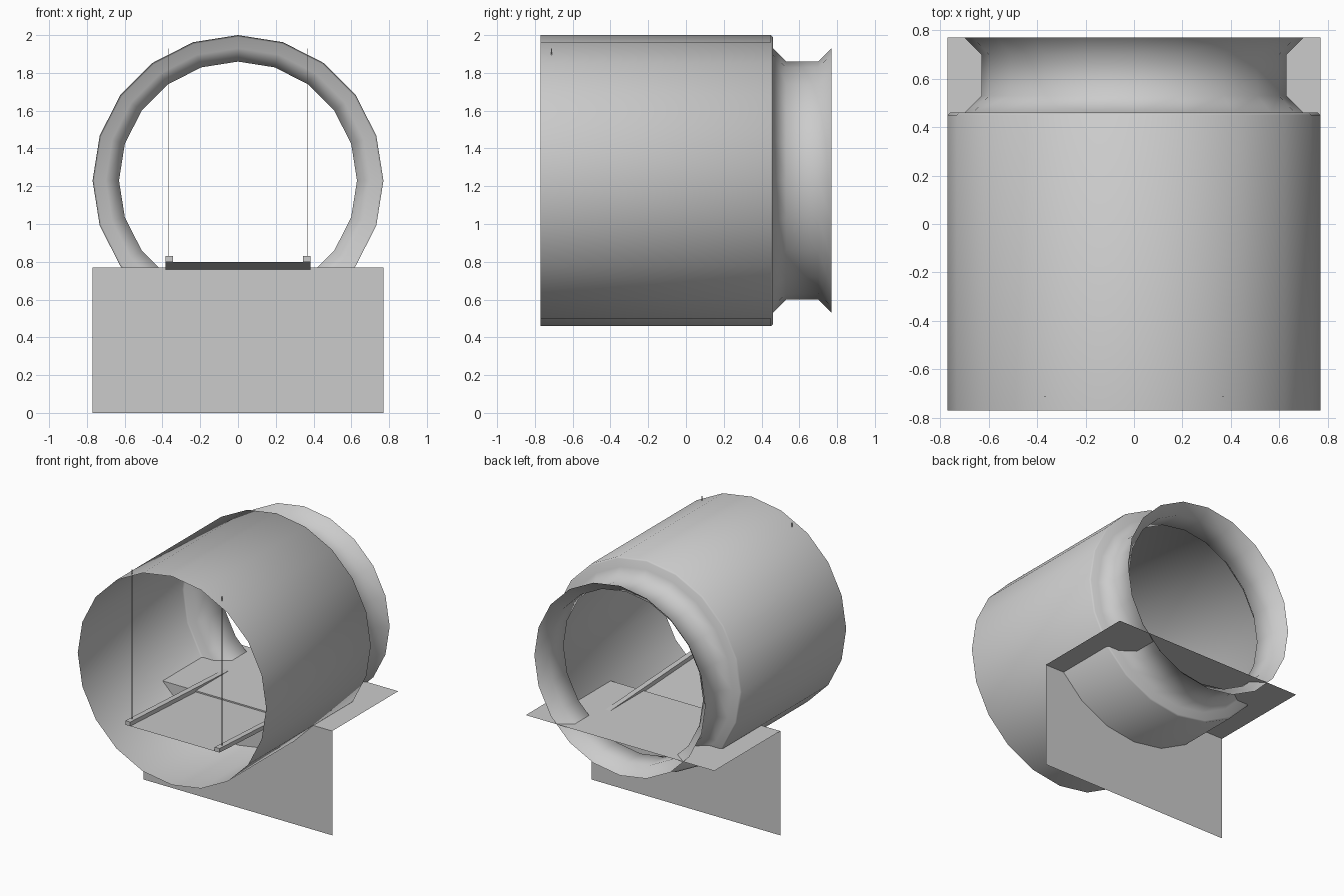
import bpy, bmesh
from math import sin, cos, pi, radians

if "Cube" in bpy.data.objects:
    bpy.data.objects.remove(bpy.data.objects["Cube"])

def make(name, bm, smooth=None):
    me = bpy.data.meshes.new(name)
    bm.to_mesh(me)
    bm.free()
    ob = bpy.data.objects.new(name, me)
    bpy.context.collection.objects.link(ob)
    if smooth:
        bpy.ops.object.select_all(action='DESELECT')
        ob.select_set(True)
        bpy.context.view_layer.objects.active = ob
        bpy.ops.object.shade_smooth_by_angle(angle=radians(smooth))
    return ob

def quad(name, pts):
    bm = bmesh.new()
    bm.faces.new([bm.verts.new(p) for p in pts])
    return make(name, bm)

# Tunnel: open 20-sided shell swept along y, with a grooved collar at the back
CZ, N = 1.23, 20
profile = [(-0.77, 0.77), (0.45, 0.77), (0.46, 0.76), (0.46, 0.70),
           (0.53, 0.63), (0.70, 0.63), (0.77, 0.70)]
bm = bmesh.new()
rings = [[bm.verts.new((r * sin(2 * pi * i / N), y, CZ + r * cos(2 * pi * i / N)))
          for i in range(N)] for y, r in profile]
for a, b in zip(rings, rings[1:]):
    for i in range(N):
        j = (i + 1) % N
        bm.faces.new((a[i], a[j], b[j], b[i]))
bmesh.ops.recalc_face_normals(bm, faces=bm.faces)
make("tunnel", bm, 50)

# Ledge: vertical wall and the landing behind it
W, H = 0.77, 0.77
quad("wall", [(-W, 0, 0), (W, 0, 0), (W, 0, H), (-W, 0, H)])
quad("landing", [(-W, 0, H), (W, 0, H), (W, 0.77, H), (-W, 0.77, H)])

# Bridge: thin deck sloping gently down to the back
Y0, Y1, Z0, Z1 = -0.765, 0.43, 0.80, 0.738
quad("bridge_deck", [(-0.385, Y0, Z0), (0.385, Y0, Z0),
                     (0.385, Y1, Z1), (-0.385, Y1, Z1)])

def bar(name, x0, x1, y0, y1, bottom, top):
    # box whose bottom and top heights are given at each end
    bm = bmesh.new()
    ends = [[bm.verts.new(p) for p in ((x0, y, b), (x1, y, b), (x1, y, t), (x0, y, t))]
            for y, b, t in zip((y0, y1), bottom, top)]
    a, b = ends
    bm.faces.new(a)
    bm.faces.new(b)
    for i in range(4):
        j = (i + 1) % 4
        bm.faces.new((a[i], a[j], b[j], b[i]))
    bmesh.ops.recalc_face_normals(bm, faces=bm.faces)
    make(name, bm)

# Kerb rails and hoisting cables on both sides
for side, s in (("left", -1), ("right", 1)):
    x0, x1 = sorted((s * 0.345, s * 0.385))
    bar(side + "_rail", x0, x1, Y0, Y1, (Z0, Z1), (Z0 + 0.03, Z1 + 0.03))
    c = s * 0.367
    bar(side + "_cable", c - 0.002, c + 0.002, -0.714, -0.710, (0.80, 0.80), (1.93, 1.93))
